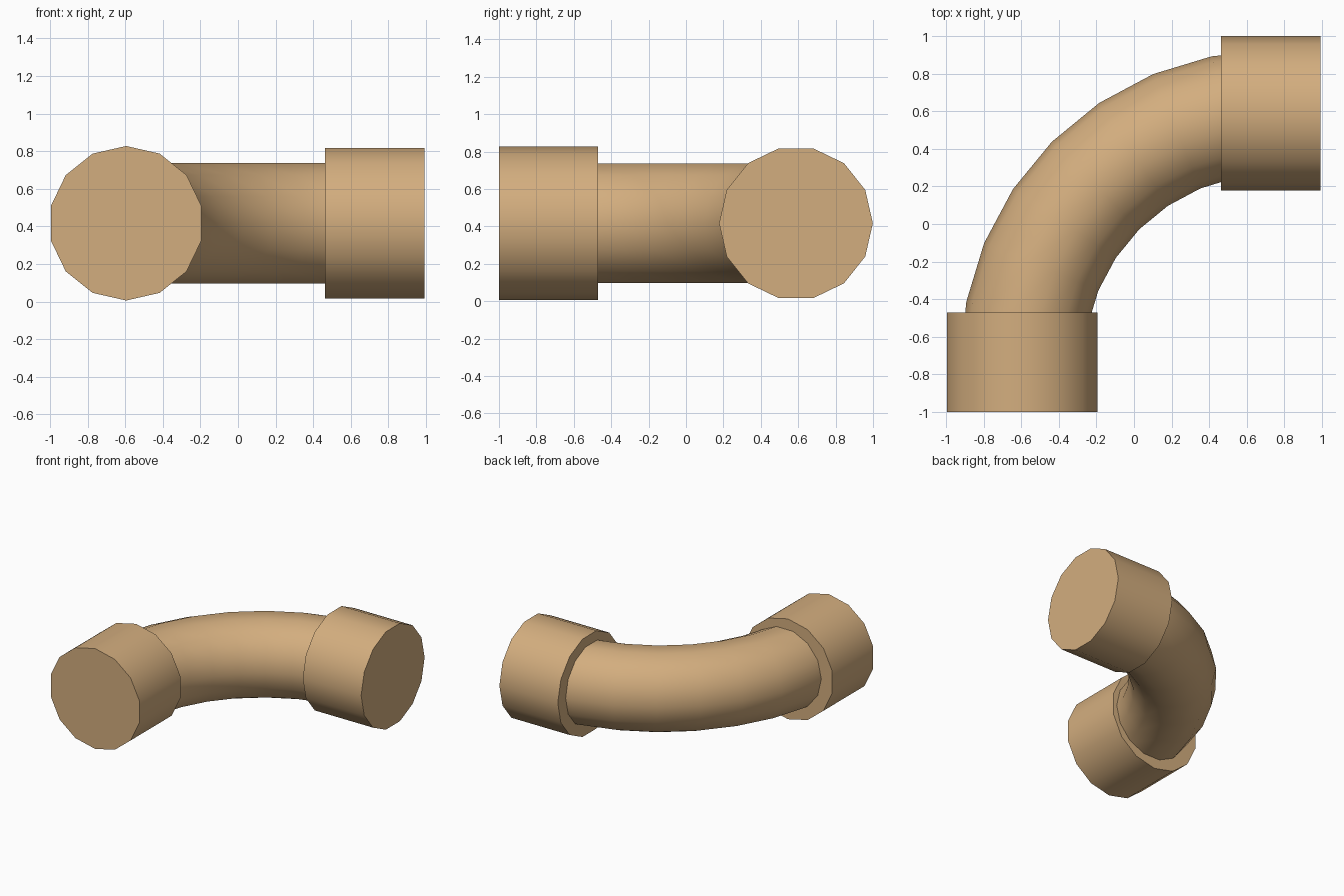
import bpy
import bmesh
from math import sin, cos, pi, radians
from mathutils import Vector

SIDES = 14
AXIS_Z = 0.417
COLLAR_R = 0.411
TUBE_R = 0.329
BEND_R = 1.333
BEND_CENTRE = Vector((0.738, -0.738, AXIS_Z))

if "Cube" in bpy.data.objects:
    bpy.data.objects.remove(bpy.data.objects["Cube"], do_unlink=True)

tan = bpy.data.materials.new("tan_pipe")
tan.use_nodes = True
tan.diffuse_color = (0.65, 0.42, 0.21, 1)
tan.node_tree.nodes["Principled BSDF"].inputs["Base Color"].default_value = tan.diffuse_color


def sweep(name, stations, radius):
    """Capped pipe through stations of (centre, horizontal direction across the pipe, corner angle)."""
    bm = bmesh.new()
    rings = []
    for centre, across, turn in stations:
        angles = [turn + 2 * pi * i / SIDES for i in range(SIDES)]
        rings.append([bm.verts.new(centre + radius * (cos(a) * across + sin(a) * Vector((0, 0, 1))))
                      for a in angles])
    for a, b in zip(rings, rings[1:]):
        for i in range(SIDES):
            j = (i + 1) % SIDES
            bm.faces.new((a[i], a[j], b[j], b[i]))
    bm.faces.new(rings[0])
    bm.faces.new(rings[-1])
    bmesh.ops.recalc_face_normals(bm, faces=bm.faces)
    mesh = bpy.data.meshes.new(name)
    bm.to_mesh(mesh)
    bm.free()
    mesh.materials.append(tan)
    obj = bpy.data.objects.new(name, mesh)
    bpy.context.collection.objects.link(obj)
    bpy.ops.object.select_all(action="DESELECT")
    obj.select_set(True)
    bpy.context.view_layer.objects.active = obj
    bpy.ops.object.shade_smooth_by_angle(angle=radians(35))
    return obj


# Quarter-turn pipe
STEPS = 8
bend = []
for k in range(STEPS + 1):
    t = pi / 2 * k / STEPS
    outward = Vector((-cos(t), sin(t), 0))
    bend.append((BEND_CENTRE + BEND_R * outward, outward, 0))
sweep("bent_pipe", bend, TUBE_R)

# Collar at the front end, with a corner at the top
sweep("front_collar",
      [(Vector((-0.595, y, AXIS_Z)), Vector((1, 0, 0)), pi / 2) for y in (-1.0, -0.47)],
      COLLAR_R)

# Collar at the left end, with a corner at the back
sweep("left_collar",
      [(Vector((x, 0.588, AXIS_Z)), Vector((0, 1, 0)), 0) for x in (0.463, 0.992)],
      COLLAR_R)
